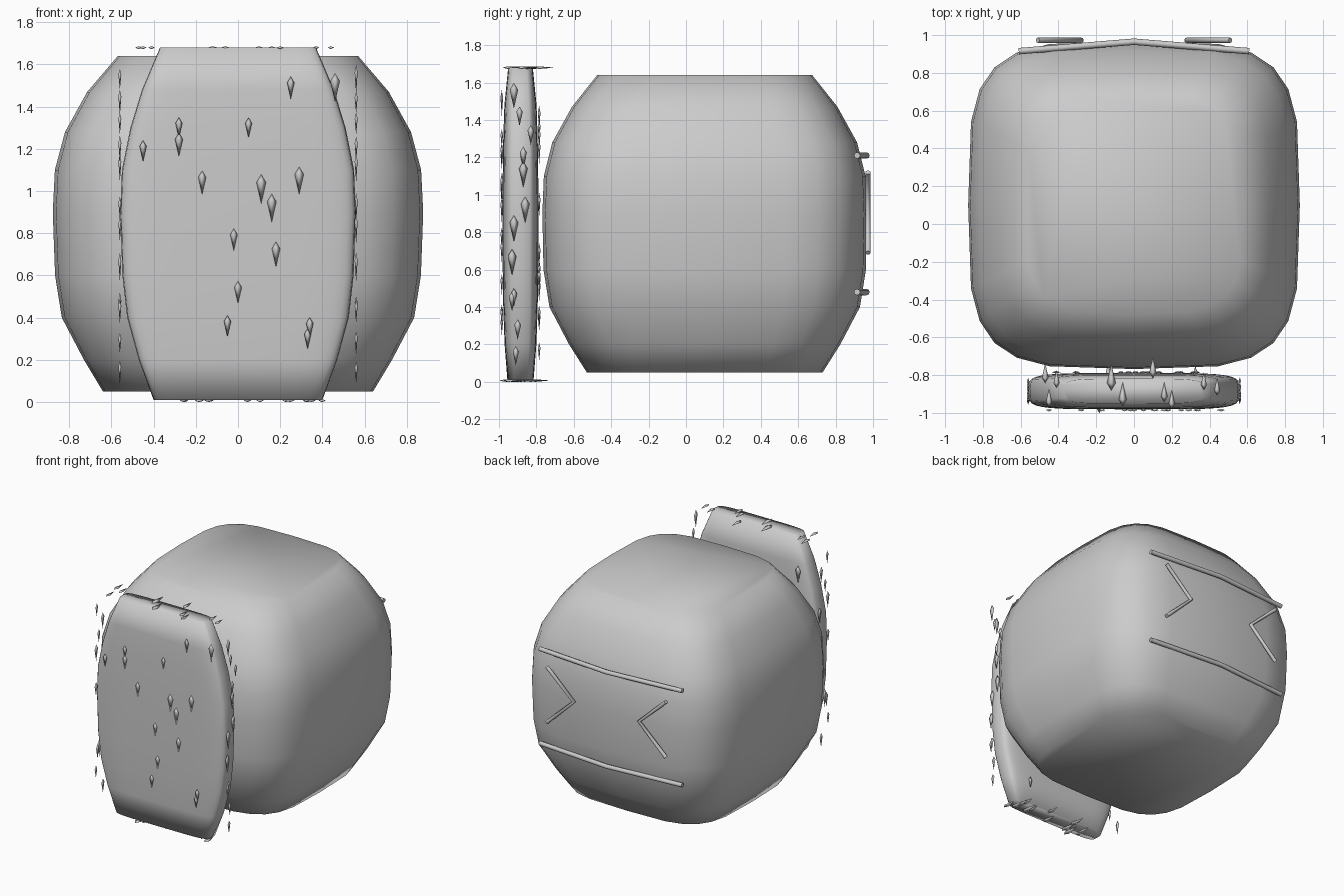
import bpy, bmesh, math, random
from mathutils import Matrix, Vector

if "Cube" in bpy.data.objects:
    bpy.data.objects.remove(bpy.data.objects["Cube"])

random.seed(4)


def finish(bm, name, smooth=True):
    bmesh.ops.recalc_face_normals(bm, faces=bm.faces)
    for f in bm.faces:
        f.smooth = smooth
    me = bpy.data.meshes.new(name)
    bm.to_mesh(me)
    bm.free()
    ob = bpy.data.objects.new(name, me)
    bpy.context.collection.objects.link(ob)
    return ob


def loft(name, sections, cy, power, n=24):
    """Stack rounded-square rings given as (z, half x, half y)."""
    bm = bmesh.new()
    rings = []
    for z, hx, hy in sections:
        ring = []
        for i in range(n):
            a = 2 * math.pi * i / n
            c, s = math.cos(a), math.sin(a)
            x = math.copysign(abs(c) ** (2 / power), c) if abs(c) > 1e-6 else 0
            y = math.copysign(abs(s) ** (2 / power), s) if abs(s) > 1e-6 else 0
            ring.append(bm.verts.new((hx * x, cy + hy * y, z)))
        rings.append(ring)
    for a, b in zip(rings, rings[1:]):
        for i in range(n):
            j = (i + 1) % n
            bm.faces.new((a[i], a[j], b[j], b[i]))
    bm.faces.new(rings[0])
    bm.faces.new(rings[-1])
    return finish(bm, name)


def tube(name, points, r=0.015):
    cu = bpy.data.curves.new(name, 'CURVE')
    cu.dimensions = '3D'
    cu.bevel_depth = r
    cu.bevel_resolution = 2
    cu.use_fill_caps = True
    sp = cu.splines.new('POLY')
    sp.points.add(len(points) - 1)
    for p, co in zip(sp.points, points):
        p.co = (*co, 1)
    ob = bpy.data.objects.new(name, cu)
    bpy.context.collection.objects.link(ob)
    return ob


# Rounded barrel body
loft("body", [(0.05, 0.64, 0.63), (0.2, 0.73, 0.725), (0.4, 0.835, 0.83),
              (0.6, 0.867, 0.862), (0.9, 0.878, 0.868), (1.1, 0.868, 0.86),
              (1.28, 0.82, 0.815), (1.47, 0.715, 0.71), (1.64, 0.57, 0.575)],
     0.1, 4)

# Front slab
loft("front_slab", [(0.01, 0.40, 0.07), (0.2, 0.47, 0.085), (0.4, 0.525, 0.092),
                    (0.6, 0.548, 0.095), (0.9, 0.558, 0.096), (1.1, 0.55, 0.095),
                    (1.3, 0.51, 0.092), (1.48, 0.455, 0.086), (1.68, 0.37, 0.066)],
     -0.885, 5, 32)

# Kite-shaped slivers scattered on the box around the slab
slivers = bmesh.new()


def sliver(pos, normal, tip):
    t, nrm = Vector(tip), Vector(normal)
    w = t.cross(nrm)
    k = random.uniform(0.85, 1.3)
    L, wd, th = 0.055 * k, 0.018 * k, 0.007
    p = Vector(pos)
    mid = p - t * L * 0.45
    v = [slivers.verts.new(c) for c in
         (p + t * L, p - t * L, mid + w * wd, mid + nrm * th, mid - w * wd, mid - nrm * th)]
    for i in range(4):
        a, b = v[2 + i], v[2 + (i + 1) % 4]
        slivers.faces.new((v[0], a, b))
        slivers.faces.new((v[1], b, a))


down, back = (0, 0, -1), (0, 1, 0)
front_spots = [(.25, 1.49), (-.28, 1.30), (-.28, 1.22), (-.45, 1.19), (.05, 1.30),
               (-.17, 1.04), (.11, 1.01), (.16, .92), (.29, 1.05), (-.02, .77), (.18, .70),
               (0, .52), (-.05, .36), (.33, .30), (.34, .35), (.46, 1.49)]
for x, z in front_spots:
    sliver((x, -0.985, z), (0, -1, 0), down)
for _ in range(16):
    sliver((random.uniform(-.5, .5), -0.785, random.uniform(.1, 1.5)), (0, 1, 0), down)
side_spots = [(-.92, 1.53), (-.89, 1.42), (-.83, 1.32), (-.87, 1.2), (-.87, 1.11), (-.86, .92),
              (-.92, .82), (-.93, .64), (-.93, .43), (-.92, .45), (-.9, .28), (-.91, .14)]
for y, z in side_spots:
    sliver((0.56, y, z), (1, 0, 0), down)
    sliver((-0.56, random.uniform(-.94, -.83), z), (-1, 0, 0), down)
for x, y in [(-.47, -.79), (-.41, -.82), (-.12, -.81), (.10, -.76), (.16, -.89),
             (.37, -.83), (.44, -.86), (-.45, -.92), (-.06, -.9), (.2, -.93)]:
    sliver((x, y, 1.68), (0, 0, 1), back)
for _ in range(14):
    sliver((random.uniform(-.28, .4), random.uniform(-.94, -.78), 0.007), (0, 0, -1), back)
finish(slivers, "slivers")

# Back rails
for name, z in (("upper_rail", 1.21), ("lower_rail", 0.48)):
    tube(name, [(-0.61, 0.915, z), (0, 0.965, z), (0.61, 0.915, z)], 0.017)

# Back chevrons pointing at each other
for s, name in ((-1, "chevron_left"), (1, "chevron_right")):
    tube(name, [(s * 0.51, 0.973, 1.12), (s * 0.28, 0.973, 0.91), (s * 0.51, 0.973, 0.69)], 0.014)
